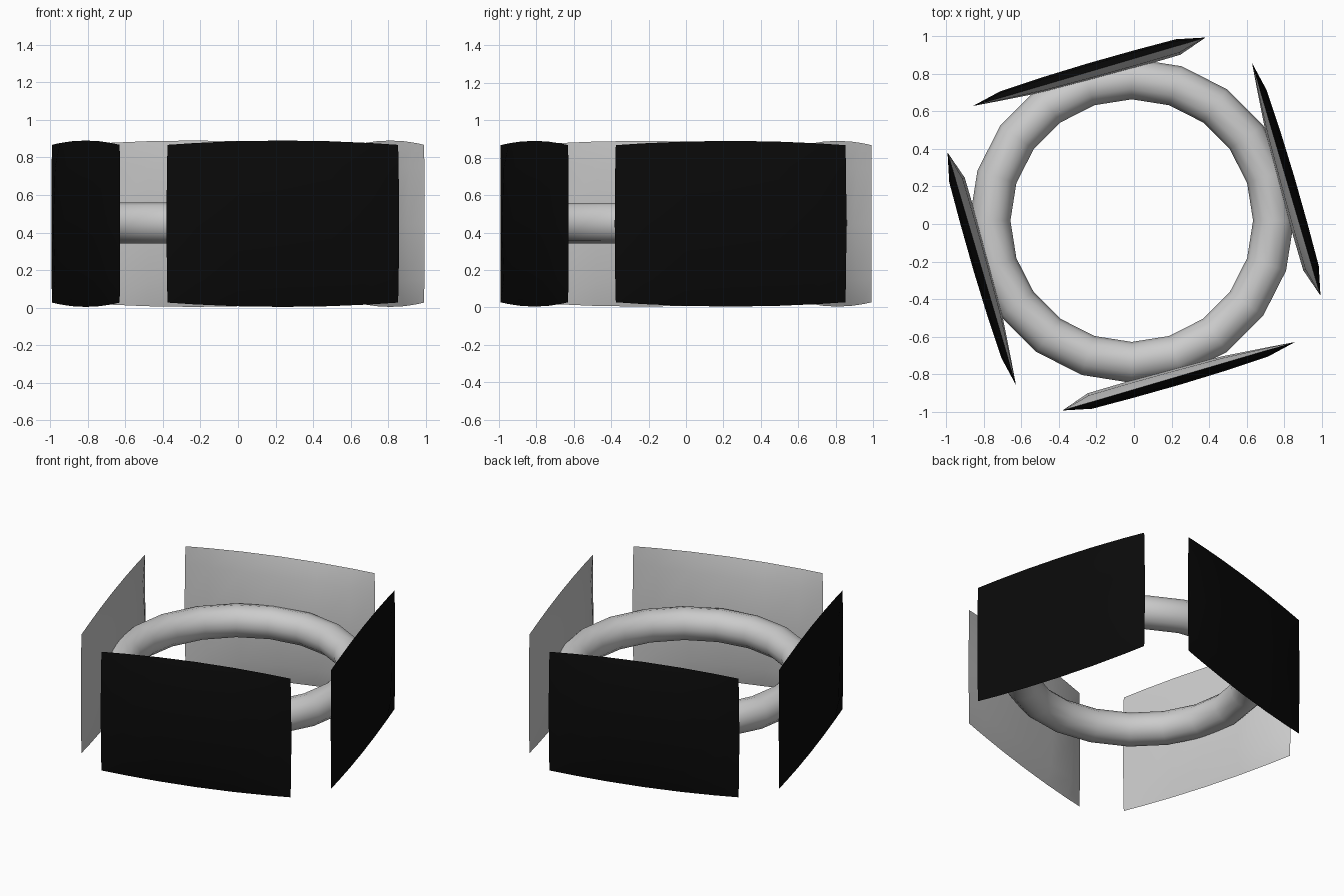
import bpy, bmesh
from math import radians, sin, cos, pi

if "Cube" in bpy.data.objects:
    bpy.data.objects.remove(bpy.data.objects["Cube"])

MID_Z = 0.447
HALF_W, DIST, TILT = 0.64, 0.845, 16.4

black = bpy.data.materials.new("black_face")
black.diffuse_color = (0.003, 0.003, 0.003, 1)
black.use_nodes = True
black.node_tree.nodes["Principled BSDF"].inputs["Base Color"].default_value = black.diffuse_color
grey = bpy.data.materials.new("grey_face")
grey.diffuse_color = (0.8, 0.8, 0.8, 1)
grey.use_nodes = True
grey.node_tree.nodes["Principled BSDF"].inputs["Base Color"].default_value = grey.diffuse_color

# Panel cross-section: position along the width, outer bulge, inner bulge
PROFILE = [(-1, 0, 0), (-.76, .036, .05), (-.4, .042, .05), (0, .045, .045),
           (.4, .042, .036), (.75, .034, .016), (1, 0, 0)]
# Rows up the height: position and share of the bulge
ROWS = [(-1, 0), (-.7, .75), (0, 1), (.7, .75), (1, 0)]


def make_panel(name, angle):
    bm = bmesh.new()
    rim = {}

    def vert(i, j, side):
        u, out, inn = PROFILE[i]
        v, share = ROWS[j]
        edge = i in (0, len(PROFILE) - 1) or j in (0, len(ROWS) - 1)
        key = (i, j, 0 if edge else side)
        if key not in rim:
            n = share * (out if side > 0 else -inn)
            x = u * (HALF_W + 0.006 * (1 - v * v))
            z = MID_Z + v * (0.42 + 0.023 * (1 - u * u))
            rim[key] = bm.verts.new((x, -DIST - n, z))
        return rim[key]

    # Outer black skin and inner grey skin share a sharp rim
    for side in (1, -1):
        for i in range(len(PROFILE) - 1):
            for j in range(len(ROWS) - 1):
                quad = [vert(i, j, side), vert(i + 1, j, side),
                        vert(i + 1, j + 1, side), vert(i, j + 1, side)]
                f = bm.faces.new(quad if side > 0 else quad[::-1])
                f.material_index = 0 if side > 0 else 1
                f.smooth = True
    bmesh.ops.recalc_face_normals(bm, faces=bm.faces)
    mesh = bpy.data.meshes.new(name)
    bm.to_mesh(mesh)
    bm.free()
    mesh.materials.append(black)
    mesh.materials.append(grey)
    mesh.set_sharp_from_angle(angle=radians(40))
    ob = bpy.data.objects.new(name, mesh)
    bpy.context.collection.objects.link(ob)
    ob.rotation_euler.z = angle
    return ob


# Four panels around the ring
for k, side_name in enumerate(("front", "right", "back", "left")):
    make_panel(side_name + "_panel", radians(TILT) + k * pi / 2)

# Central ring
bpy.ops.mesh.primitive_torus_add(major_segments=20, minor_segments=12,
                                 major_radius=0.755, minor_radius=0.109,
                                 location=(-0.012, 0.018, 0.45))
ring = bpy.context.object
ring.name = "ring"
bpy.ops.object.shade_smooth_by_angle(angle=radians(40))
